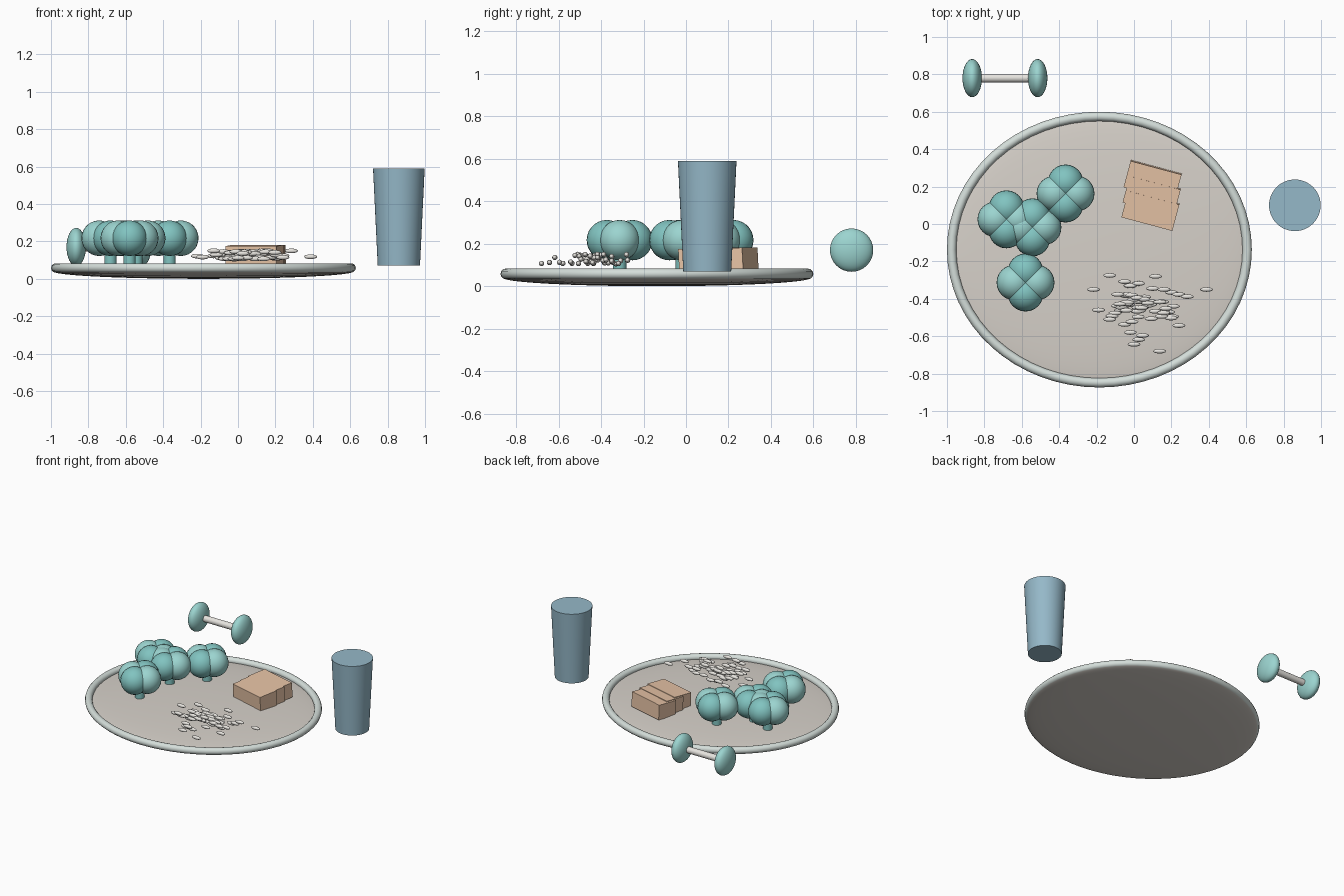
import bpy, math, random
from mathutils import Vector

if "Cube" in bpy.data.objects:
    bpy.data.objects.remove(bpy.data.objects["Cube"])

random.seed(4)


def material(name, rgb):
    m = bpy.data.materials.new(name)
    m.diffuse_color = (*rgb, 1)
    m.use_nodes = True
    m.node_tree.nodes["Principled BSDF"].inputs["Base Color"].default_value = m.diffuse_color
    return m


TEAL = material("teal", (0.22, 0.55, 0.53))
TEAL_LIGHT = material("light_teal", (0.33, 0.66, 0.63))
BLUE = material("blue", (0.30, 0.48, 0.58))
TAN = material("tan", (0.80, 0.55, 0.38))
CLAY = material("warm_grey", (0.68, 0.64, 0.59))
RIM = material("pale_green", (0.66, 0.73, 0.70))
WHITE = material("off_white", (0.80, 0.78, 0.74))


def finish(name, mat):
    o = bpy.context.object
    o.name = name
    o.data.materials.append(mat)
    bpy.ops.object.shade_smooth_by_angle()
    return o


def ellipsoid(name, loc, radii, mat, seg=32, rings=16):
    bpy.ops.mesh.primitive_uv_sphere_add(segments=seg, ring_count=rings, location=loc)
    bpy.context.object.scale = radii
    return finish(name, mat)


def frustum(name, loc, r_bottom, r_top, height, mat, rot=(0, 0, 0), seg=32):
    bpy.ops.mesh.primitive_cone_add(vertices=seg, radius1=r_bottom, radius2=r_top,
                                    depth=height, location=loc, rotation=rot)
    return finish(name, mat)


# Oval plate: shallow lens with a rounded rim
PX, PY = -0.185, -0.137
ellipsoid("plate", (PX, PY, 0.04), (0.805, 0.727, 0.04), CLAY, 64, 24)
curve = bpy.data.curves.new("plate_rim", 'CURVE')
curve.dimensions = '3D'
curve.bevel_depth = 0.025
curve.bevel_resolution = 4
path = curve.splines.new('POLY')
path.points.add(63)
for i, p in enumerate(path.points):
    a = math.tau * i / 64
    p.co = (PX + 0.79 * math.cos(a), PY + 0.712 * math.sin(a), 0.058, 1)
path.use_cyclic_u = True
curve.materials.append(RIM)
bpy.context.collection.objects.link(bpy.data.objects.new("plate_rim", curve))

# Florets: a short stem below a ring of round lobes
for n, (x, y) in enumerate([(-0.682, 0.025), (-0.366, 0.163), (-0.543, -0.018), (-0.58, -0.313)]):
    frustum(f"floret_stem_{n}", (x, y, 0.115), 0.032, 0.032, 0.11, TEAL, seg=16)
    for k in range(4):
        a = math.pi / 2 * k
        ellipsoid(f"floret_lobe_{n}_{k}",
                  (x + 0.06 * math.cos(a), y + 0.06 * math.sin(a), 0.217),
                  (0.095, 0.095, 0.095), TEAL_LIGHT if k % 2 == 0 else TEAL, 24, 14)

# Overlapping slices
for n, (x, y) in enumerate([(0.10, 0.233), (0.095, 0.152), (0.088, 0.072)]):
    bpy.ops.mesh.primitive_cube_add(size=1, location=(x, y, 0.124),
                                    rotation=(math.radians(3), 0, math.radians(-15)))
    bpy.context.object.scale = (0.282, 0.145, 0.108)
    finish(f"slice_{n}", TAN)

# Grains: scattered outliers plus a dense middle
grains = [(-0.13, -0.275), (0.115, -0.28), (-0.05, -0.308), (-0.02, -0.33), (0.025, -0.318),
          (0.10, -0.345), (0.16, -0.35), (-0.217, -0.35), (0.388, -0.35), (0.20, -0.366),
          (0.285, -0.388), (0.24, -0.377), (0.24, -0.543), (-0.05, -0.537), (-0.02, -0.58),
          (0.045, -0.596), (0.025, -0.618), (0.0, -0.643), (0.137, -0.68), (0.205, -0.495),
          (-0.19, -0.46), (-0.13, -0.51), (0.21, -0.44)]
while len(grains) < 66:
    x, y = random.gauss(0.01, 0.095), random.gauss(-0.435, 0.045)
    if abs(x - 0.01) < 0.19 and abs(y + 0.435) < 0.1:
        grains.append((x, y))
for n, (x, y) in enumerate(grains):
    ellipsoid(f"grain_{n}", (x, y, random.uniform(0.105, 0.15)),
              (0.035, 0.0125, 0.0125), WHITE, 12, 8)

# Drinking glass beside the plate
frustum("glass", (0.86, 0.10, 0.33), 0.113, 0.138, 0.52, BLUE, seg=48)

# Dumbbell behind the plate
for side in (-1, 1):
    ellipsoid(f"dumbbell_weight_{side}", (-0.69 + 0.175 * side, 0.78, 0.17),
              (0.052, 0.102, 0.102), TEAL_LIGHT)
frustum("dumbbell_bar", (-0.69, 0.78, 0.17), 0.023, 0.023, 0.35, WHITE,
        rot=(0, math.pi / 2, 0), seg=24)
